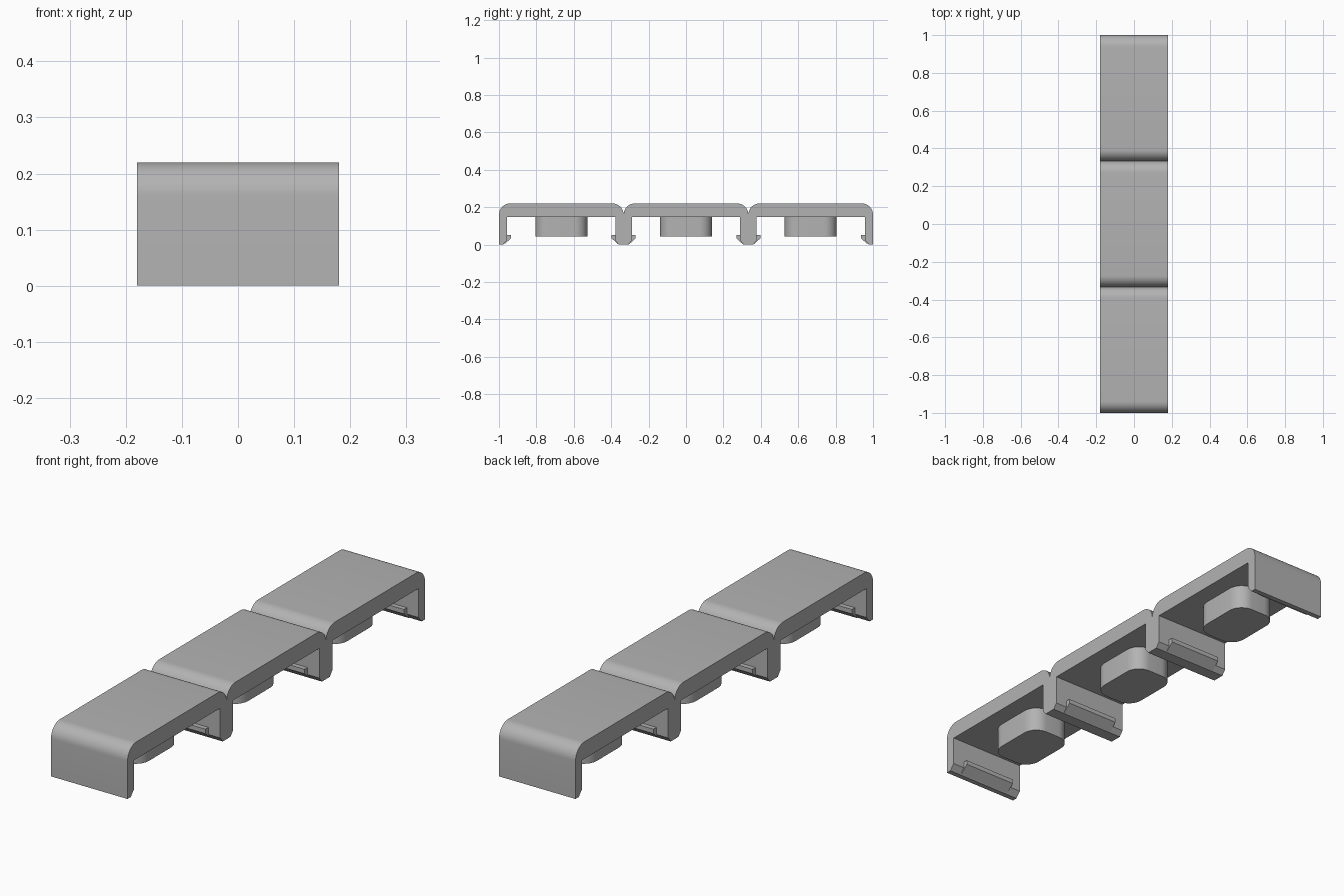
import bpy, bmesh, math
from mathutils import Vector

cube = bpy.data.objects.get("Cube")
if cube:
    bpy.data.objects.remove(cube)

grey = bpy.data.materials.new("plain grey")
grey.use_nodes = True
grey.diffuse_color = (0.45, 0.45, 0.45, 1)
grey.node_tree.nodes["Principled BSDF"].inputs["Base Color"].default_value = grey.diffuse_color

HALF_WIDTH, HEIGHT, ROOF = 0.18, 0.22, 0.148
PITCH, WALL, FILLET = 2 / 3, 0.044, 0.06


def extrude(name, points, offset):
    """Make a solid from a closed loop of points swept along offset."""
    bm = bmesh.new()
    face = bm.faces.new([bm.verts.new(p) for p in points])
    swept = bmesh.ops.extrude_face_region(bm, geom=[face])["geom"]
    verts = [v for v in swept if isinstance(v, bmesh.types.BMVert)]
    bmesh.ops.translate(bm, vec=Vector(offset), verts=verts)
    bmesh.ops.recalc_face_normals(bm, faces=bm.faces)
    mesh = bpy.data.meshes.new(name)
    bm.to_mesh(mesh)
    bm.free()
    obj = bpy.data.objects.new(name, mesh)
    bpy.context.collection.objects.link(obj)
    mesh.materials.append(grey)
    bpy.ops.object.select_all(action="DESELECT")
    obj.select_set(True)
    bpy.context.view_layer.objects.active = obj
    bpy.ops.object.shade_smooth_by_angle(angle=math.radians(30))
    return obj


def arc(cx, cy, r, start, steps=10):
    """Quarter circle, counter-clockwise from start degrees."""
    angles = [math.radians(start + 90 * i / steps) for i in range(steps + 1)]
    return [(cx + r * math.cos(a), cy + r * math.sin(a)) for a in angles]


# One continuous strip of three rounded covers with shared walls
outline = []
for k in (1, 0, -1):
    centre = k * PITCH
    reach = PITCH / 2 - FILLET
    top = arc(centre + reach, HEIGHT - FILLET, FILLET, 0) + arc(centre - reach, HEIGHT - FILLET, FILLET, 90)
    outline += top if k == 1 else top[1:]
outline += [(-1, 0), (-1 + 0.022, 0), (-1 + WALL, 0.025), (-1 + WALL, ROOF)]
for joint in (-PITCH / 2, PITCH / 2):
    outline += [(joint - WALL, ROOF), (joint - WALL, 0.022), (joint - 0.026, 0),
                (joint + 0.026, 0), (joint + WALL, 0.022), (joint + WALL, ROOF)]
outline += [(1 - WALL, ROOF), (1 - WALL, 0.025), (1 - 0.022, 0), (1, 0)]
extrude("cover_strip", [(-HALF_WIDTH, y, z) for y, z in outline], (2 * HALF_WIDTH, 0, 0))

# Snap hooks on the inner faces of every wall
HOOK_HALF = 0.125
hook = [(-0.015, 0.052), (0.02, 0.052), (0.02, 0.033), (-0.015, 0.002)]
faces = [(-1 + WALL, 1), (1 - WALL, -1)]
for joint in (-PITCH / 2, PITCH / 2):
    faces += [(joint + WALL, 1), (joint - WALL, -1)]
for i, (wall_y, side) in enumerate(sorted(faces)):
    extrude(f"snap_hook_{i + 1}",
            [(-HOOK_HALF, wall_y + side * y, z) for y, z in hook], (2 * HOOK_HALF, 0, 0))

# Rounded studs hanging under each cover
HX, HY, R = 0.10, 0.139, 0.065
for k in (-1, 0, 1):
    loop = []
    for sx, sy, start in ((1, 1, 0), (-1, 1, 90), (-1, -1, 180), (1, -1, 270)):
        loop += arc(sx * (HX - R), sy * (HY - R), R, start)
    extrude(f"stud_{k + 2}", [(x, y + k * PITCH, 0.042) for x, y in loop], (0, 0, ROOF - 0.04))
